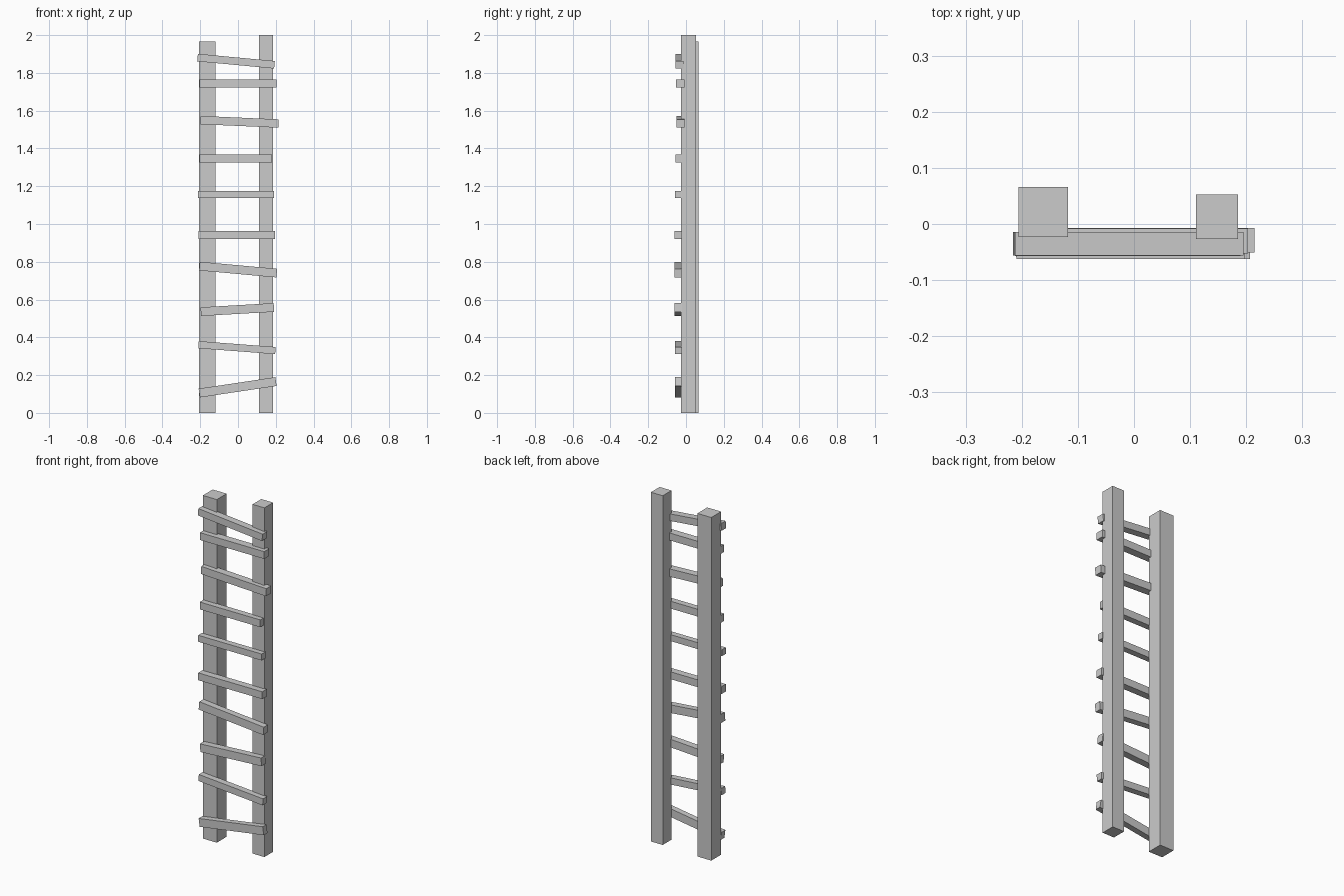
import bpy
from math import atan2, hypot


def box(name, center, size, tilt=0.0):
    bpy.ops.mesh.primitive_cube_add(size=1, location=center, rotation=(0, tilt, 0))
    ob = bpy.context.object
    ob.name = name
    ob.scale = size
    bpy.ops.object.transform_apply(location=False, rotation=False, scale=True)
    return ob


# Uprights: the left one is thicker and slightly shorter
box("left_rail", (-0.162, 0.021, 0.9825), (0.088, 0.089, 1.965))
box("right_rail", (0.148, 0.013, 1.0), (0.075, 0.079, 2.0))

# Uneven rungs nailed on the front:
# left x, right x, left z, right z, height, front y, back y
rungs = [
    (-0.205, 0.201, 0.105, 0.166, 0.047, -0.059, -0.025),
    (-0.209, 0.198, 0.361, 0.330, 0.038, -0.058, -0.021),
    (-0.197, 0.190, 0.536, 0.558, 0.046, -0.061, -0.021),
    (-0.204, 0.205, 0.777, 0.740, 0.046, -0.062, -0.025),
    (-0.209, 0.197, 0.942, 0.942, 0.042, -0.062, -0.021),
    (-0.212, 0.190, 1.157, 1.157, 0.037, -0.057, -0.022),
    (-0.203, 0.180, 1.347, 1.347, 0.042, -0.056, -0.020),
    (-0.198, 0.214, 1.550, 1.532, 0.044, -0.051, -0.007),
    (-0.204, 0.203, 1.743, 1.743, 0.042, -0.053, -0.008),
    (-0.214, 0.193, 1.881, 1.843, 0.040, -0.056, -0.014),
]
for i, (xl, xr, zl, zr, h, yf, yb) in enumerate(rungs, 1):
    dx, dz = xr - xl, zr - zl
    box(f"rung_{i}", ((xl + xr) / 2, (yf + yb) / 2, (zl + zr) / 2),
        (hypot(dx, dz), yb - yf, h), -atan2(dz, dx))
